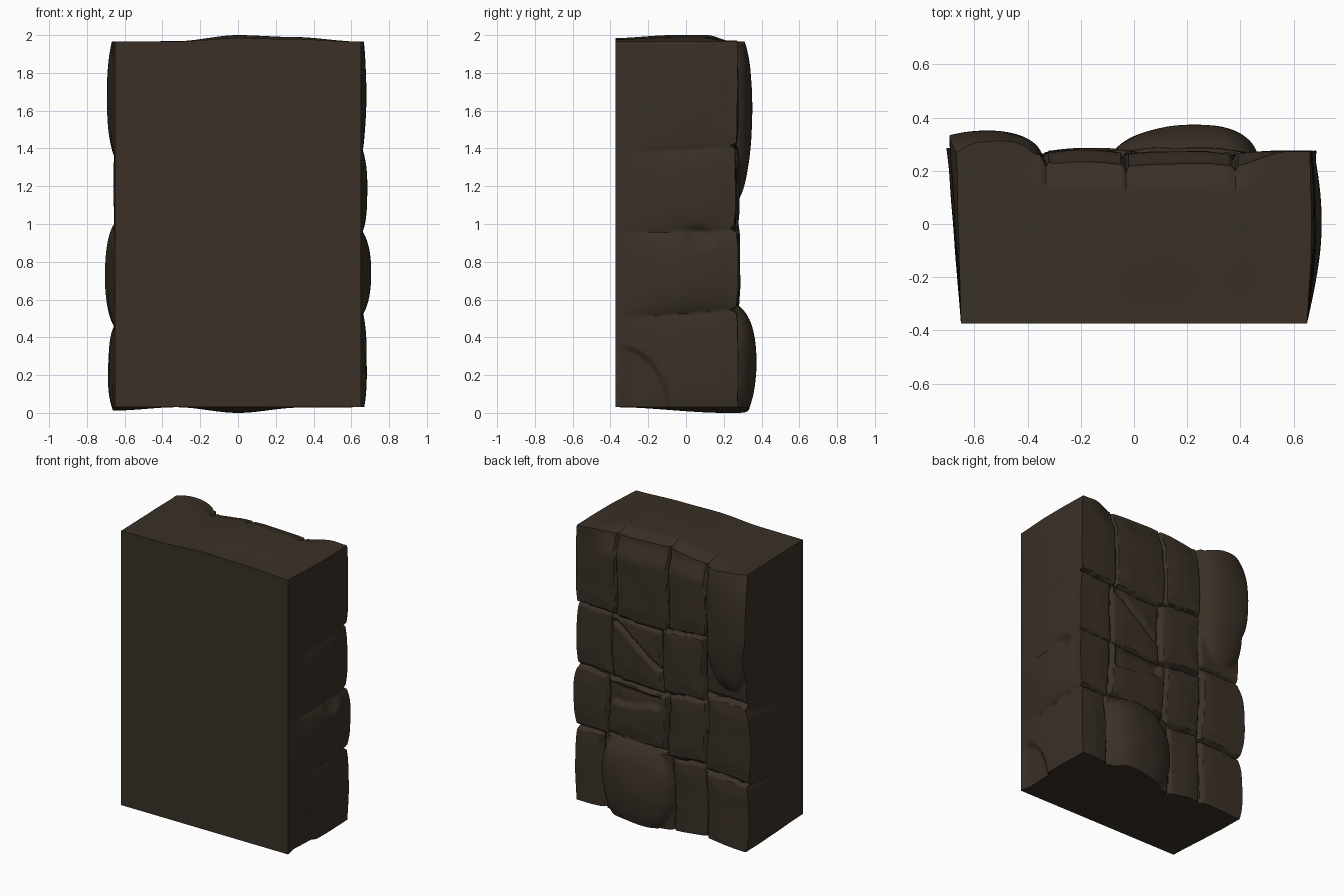
import bpy, bmesh, math
from mathutils import Vector, noise

if "Cube" in bpy.data.objects:
    bpy.data.objects.remove(bpy.data.objects["Cube"])

FRONT, HALF = -0.373, 0.65
NX, NY, NZ = 130, 50, 180
GROOVE = 0.228

# Back stones: x0, x1, z0, z1, surface y, joint width
STONES = [
    (0.37, 2, 1.40, 3, 0.272, 0.012), (-0.04, 0.37, 1.40, 3, 0.272, 0.012),
    (-0.34, -0.04, 1.42, 3, 0.278, 0.012),
    (0.40, 2, 0.96, 1.40, 0.262, 0.02), (0.0, 0.40, 0.96, 1.40, 0.268, 0.02),
    (-0.34, 0.0, 0.97, 1.42, 0.285, 0.02),
    (0.42, 2, 0.53, 0.96, 0.275, 0.02), (-0.04, 0.42, 0.56, 0.96, 0.285, 0.02),
    (-0.34, -0.04, 0.52, 0.97, 0.275, 0.02),
    (0.45, 2, -1, 0.53, 0.275, 0.02), (-0.08, 0.45, -1, 0.56, 0.27, 0.02),
    (-0.34, -0.08, -1, 0.52, 0.265, 0.02),
    (-2, -0.34, 1.03, 3, 0.27, 0.02), (-2, -0.34, 0.48, 1.03, 0.285, 0.02),
    (-2, -0.34, -1, 0.48, 0.28, 0.02),
]
# Bulging boulders: centre x, centre z, radius x, radius below, radius above, peak y, tilt
BOULDERS = [(-0.53, 1.62, 0.20, 0.55, 0.44, 0.35, 0.0),
            (0.19, 0.28, 0.28, 0.36, 0.32, 0.37, 0.08)]


def smooth(t):
    t = max(0.0, min(1.0, t))
    return t * t * (3 - 2 * t)


def lerp_points(pts, x):
    for (a, va), (b, vb) in zip(pts, pts[1:]):
        if x <= b:
            return va + (vb - va) * smooth((x - a) / (b - a))
    return pts[-1][1]


def seg_dist(x, z, a, b):
    p, a, b = Vector((x, z)), Vector(a), Vector(b)
    t = max(0, min(1, (p - a).dot(b - a) / (b - a).length_squared))
    return (p - a - (b - a) * t).length


def back_y(x, z):
    """Surface of the rough back: stones, joints, boulders, crack and chips."""
    wx = x + 0.008 * math.sin(9 * z) + 0.006 * noise.noise(Vector((x * 9, 2, z * 9)))
    wz = z + 0.015 * math.sin(6 * x + 1) + 0.008 * noise.noise(Vector((x * 9, 7, z * 9)))
    y = GROOVE
    for x0, x1, z0, z1, h, width in STONES:
        d = min(wx - x0, x1 - wx, wz - z0, z1 - wz)
        if d > 0:
            y = GROOVE + (h - GROOVE) * (0.8 * min(1, d / width) ** 0.6 + 0.2 * smooth(d / 0.12))
            break
    # diagonal crack and the broken ledge below the second joint
    d = seg_dist(wx, wz, (0.36, 1.36), (0.02, 1.12))
    y -= 0.03 * (1 - smooth(d / 0.025))
    if 0.0 < wx < 0.40 and 0.78 < wz < 0.95:
        edge = min(wx, 0.40 - wx, 0.95 - wz) / 0.04
        ledge = 0.78 + 0.05 * smooth((0.35 - wx) / 0.3)
        y -= 0.03 * smooth(edge) * smooth((wz - ledge) / 0.04)
    # rounded upper edge between the end stones
    middle = smooth((x + 0.36) / 0.06) * smooth((0.58 - x) / 0.2)
    y -= 0.045 * middle * smooth((z - 1.80) / 0.17)
    for cx, cz, rx, low, high, peak, tilt in BOULDERS:
        rz = low if wz < cz else high
        r = abs((wx - cx) / rx) ** 2.4 + abs((wz - cz) / rz) ** 2.2
        if r < 1:
            y = max(y, 0.21 + (peak - 0.21 + tilt * (wx - cx)) * (1 - r) ** 0.42)
    return y + 0.004 * noise.noise(Vector((x * 6, 0, z * 6)))


def side_bulge(sign, t, z):
    """How far a side face swells past the plain block."""
    if sign > 0:
        joints = [0.0, 0.50 + 0.045 * t, 0.95 + 0.015 * t, 1.375 + 0.025 * t, 2.0]
        amps, along, base = [0.024, 0.046, 0.026, 0.02], math.sin(math.pi * min(1, 0.84 * t)), 0.009
        along = max(along, 0.65 * t)
    else:
        joints = [0.0, 0.43 + 0.03 * t, 0.85 + 0.15 * t, 1.33 + 0.03 * t, 2.0]
        amps, along, base = [0.035, 0.05, 0.006, 0.04], t, 0.004
    s = base
    for a, b, amp in zip(joints, joints[1:], amps):
        if a <= z <= b:
            s += amp * max(0, 1 - abs(2 * (z - a) / (b - a) - 1) ** 2.4) ** 0.75
    s *= along
    if sign > 0:
        # broken lower corner and a small chip under the middle joint
        r = math.hypot(t / 0.46, z / 0.37)
        s -= 0.022 * (1 - smooth((r - 0.9) / 0.1)) * smooth(t / 0.15)
        s -= 0.02 * smooth(1.3 - math.hypot((t - 0.7) / 0.12, (z - 0.93) / 0.06))
    return s + 0.004 * t * noise.noise(Vector((sign * 5, t * 4, z * 5)))


TOP = [(-1, 1.965), (-0.5, 1.968), (0, 2.0), (0.45, 1.99), (1, 1.965)]
BOTTOM = [(-1, 0.012), (-0.5, 0.03), (0, 0.0), (0.5, 0.028), (1, 0.03)]


def place(i, j, k):
    u, t, w = 2 * i / NX - 1, j / NY, k / NZ
    # the swell of top and bottom fades towards the flat front
    lo = 0.03 + (lerp_points(BOTTOM, u) - 0.03) * smooth(t * 1.1)
    hi = 1.965 + (lerp_points(TOP, u) - 1.965) * (0.55 + 0.45 * smooth(t * 2))
    hi -= 0.03 * smooth((t - 0.82) / 0.2) * smooth((0.85 - abs(u)) / 0.3)
    z = lo + (hi - lo) * w
    x = HALF * u + u ** 5 * side_bulge(1 if u > 0 else -1, t, z)
    y = FRONT + t * (back_y(HALF * u, z) - FRONT)
    return x, y, z


# Rock wall block: a gridded box shell pushed into shape
bm = bmesh.new()
verts = {}


def vert(key):
    if key not in verts:
        verts[key] = bm.verts.new(place(*key))
    return verts[key]


SIZE = (NX, NY, NZ)
for axis in range(3):
    a, b = (axis + 1) % 3, (axis + 2) % 3
    for end in (0, SIZE[axis]):
        for p in range(SIZE[a]):
            for q in range(SIZE[b]):
                ring = []
                for dp, dq in ((0, 0), (1, 0), (1, 1), (0, 1)):
                    key = [0, 0, 0]
                    key[axis], key[a], key[b] = end, p + dp, q + dq
                    ring.append(vert(tuple(key)))
                bm.faces.new(ring if end else ring[::-1])
bmesh.ops.recalc_face_normals(bm, faces=bm.faces)
mesh = bpy.data.meshes.new("rock_wall_block")
bm.to_mesh(mesh)
bm.free()

stone = bpy.data.materials.new("dark brown stone")
stone.diffuse_color = (0.042, 0.030, 0.020, 1)
stone.use_nodes = True
stone.node_tree.nodes["Principled BSDF"].inputs["Base Color"].default_value = stone.diffuse_color
mesh.materials.append(stone)
block = bpy.data.objects.new("rock_wall_block", mesh)
bpy.context.collection.objects.link(block)
bpy.context.view_layer.objects.active = block
block.select_set(True)
bpy.ops.object.shade_smooth_by_angle(angle=math.radians(40))
